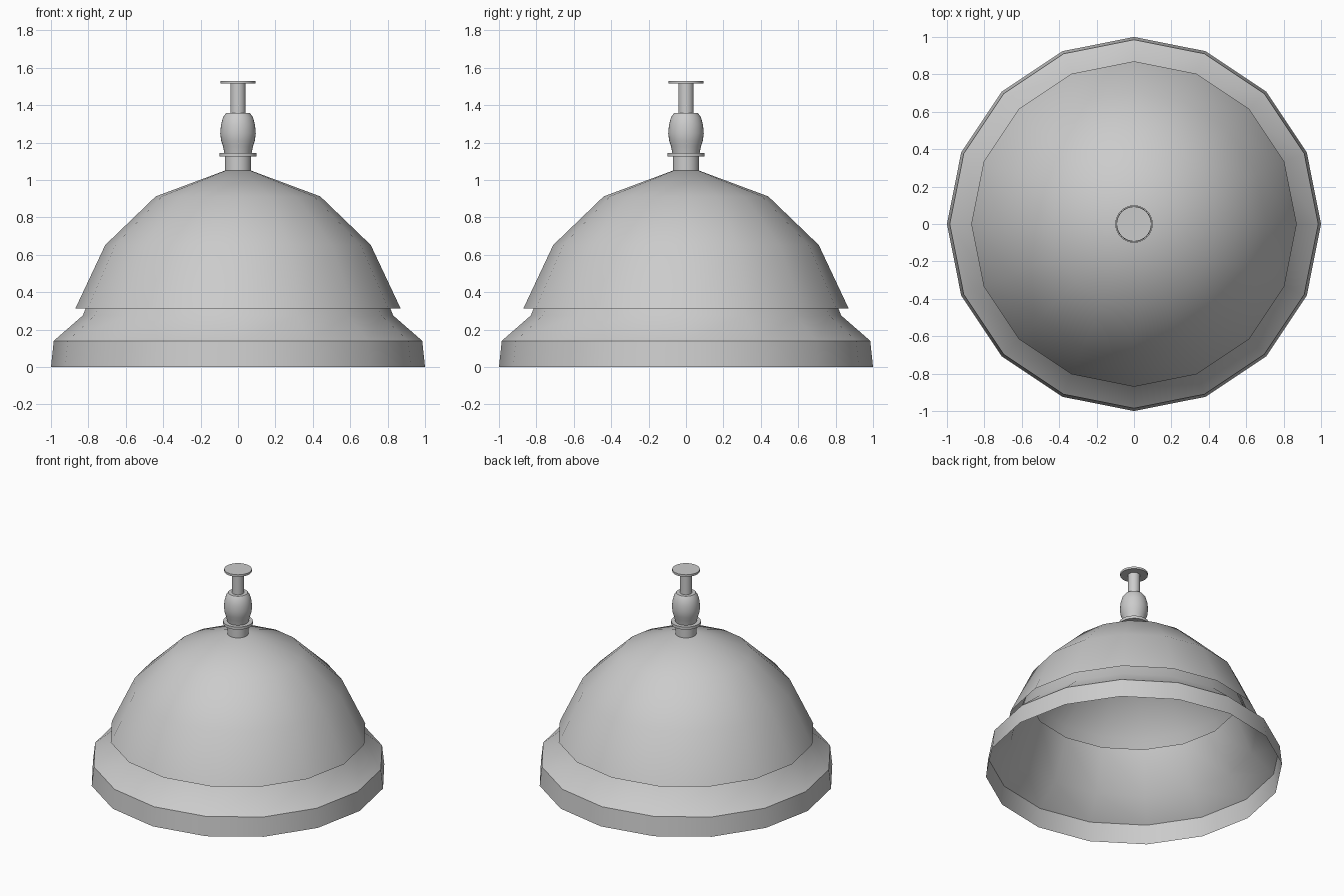
import bpy, bmesh, math

if "Cube" in bpy.data.objects:
    bpy.data.objects.remove(bpy.data.objects["Cube"])


def lathe(name, profile, sides, angle=35):
    """Revolve (radius, height) points about z; zero radius makes a pole."""
    bm = bmesh.new()
    rings = []
    for r, z in profile:
        if r == 0:
            rings.append([bm.verts.new((0, 0, z))] * sides)
        else:
            rings.append([bm.verts.new((r * math.cos(2 * math.pi * i / sides),
                                        r * math.sin(2 * math.pi * i / sides), z))
                          for i in range(sides)])
    for lo, hi in zip(rings, rings[1:]):
        for i in range(sides):
            j = (i + 1) % sides
            corners = list(dict.fromkeys((lo[i], lo[j], hi[j], hi[i])))
            bm.faces.new(corners)
    mesh = bpy.data.meshes.new(name)
    bm.to_mesh(mesh)
    bm.free()
    obj = bpy.data.objects.new(name, mesh)
    bpy.context.collection.objects.link(obj)
    bpy.ops.object.select_all(action='DESELECT')
    obj.select_set(True)
    bpy.context.view_layer.objects.active = obj
    bpy.ops.object.shade_smooth_by_angle(angle=math.radians(angle))
    return obj


# Open base with a skirt that runs up inside the dome
lathe("base", [(1.0, 0), (0.985, 0.14), (0.83, 0.275), (0.71, 0.57)], 16)

# Bell dome, open below
lathe("dome", [(0.87, 0.312), (0.71, 0.652), (0.44, 0.912), (0, 1.076)], 16)

# Post and collar on top of the dome
lathe("post", [(0, 1.05), (0.07, 1.05), (0.07, 1.15), (0, 1.15)], 32)
lathe("collar", [(0, 1.125), (0.1, 1.125), (0.1, 1.145), (0, 1.145)], 32)

# Rounded knob
lathe("knob", [(0, 1.145), (0.073, 1.145), (0.08, 1.18), (0.09, 1.21), (0.095, 1.25),
               (0.091, 1.295), (0.08, 1.335), (0.065, 1.357), (0, 1.357)], 32)

# Plunger stem and push button
lathe("stem", [(0, 1.35), (0.041, 1.35), (0.041, 1.518), (0, 1.518)], 32)
lathe("button", [(0, 1.515), (0.093, 1.515), (0.093, 1.53), (0, 1.53)], 32)
